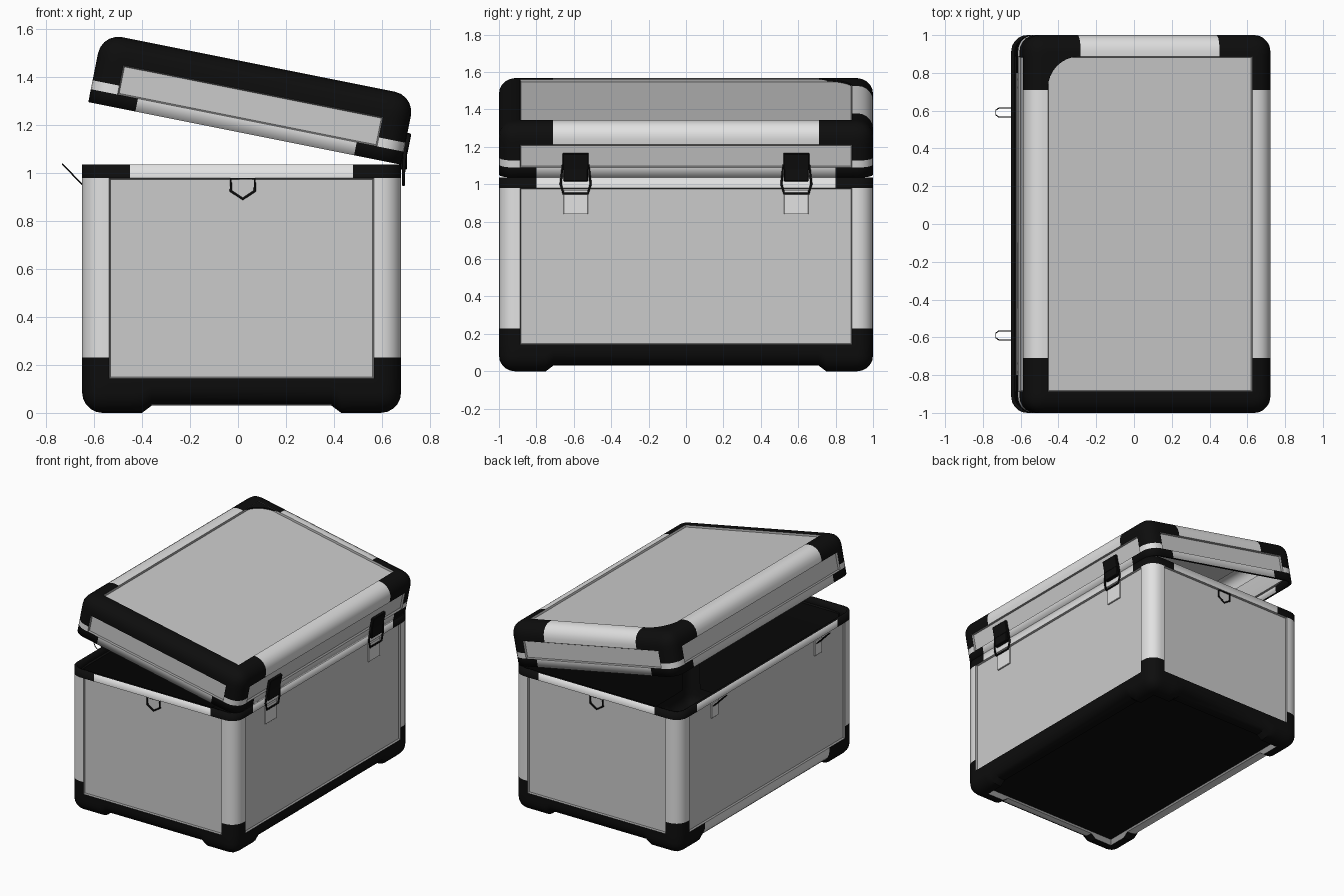
import bpy, bmesh, math
from mathutils import Vector

cube = bpy.data.objects.get("Cube")
if cube:
    bpy.data.objects.remove(cube, do_unlink=True)


def material(name, v):
    m = bpy.data.materials.new(name)
    m.use_nodes = True
    m.diffuse_color = (v, v, v, 1)
    m.node_tree.nodes["Principled BSDF"].inputs["Base Color"].default_value = (v, v, v, 1)
    return m


PANEL, SILVER, SEAM, BLACK = range(4)
MATS = [material("panel_grey", 0.6), material("silver_trim", 0.76),
        material("seam_grey", 0.3), material("black_plastic", 0.004)]

W, D = 0.665, 1.0        # half width and half depth of the case
EDGE = 0.113             # width of the edge trim
GUARD, TAB = 0.29, 0.2   # length of corner guards and rim tabs
FOOT, RIM = 0.25, 0.055
CX, SPLIT = 0.015, 1.035


def make_object(name, mesh, mats, parent=None):
    for m in mats:
        mesh.materials.append(m)
    ob = bpy.data.objects.new(name, mesh)
    bpy.context.collection.objects.link(ob)
    ob.parent = parent
    return ob


def shell(name, h, is_lid):
    """Open rounded tray with recessed panels; closed end at z=0, rim at z=h."""
    bm = bmesh.new()
    bmesh.ops.create_cube(bm, size=1)
    for v in bm.verts:
        v.co = Vector((v.co.x * 2 * W, v.co.y * 2 * D, (v.co.z + 0.5) * h))
    round_edges = [e for e in bm.edges if min(v.co.z for v in e.verts) < h / 2]
    bmesh.ops.bevel(bm, geom=round_edges, offset=0.085, segments=5, profile=0.5,
                    affect='EDGES')
    top = [f for f in bm.faces if f.normal.z > 0.9]
    bmesh.ops.delete(bm, geom=top, context='FACES')

    # cut lines for panels, guards, tabs and feet
    cuts = [((0, 0, z), (0, 0, 1)) for z in (EDGE, TAB, h - RIM)]
    for d in (EDGE, TAB, FOOT, GUARD):
        for s in (-1, 1):
            cuts += [((s * (W - d), 0, 0), (1, 0, 0)), ((0, s * (D - d), 0), (0, 1, 0))]
    for co, no in cuts:
        bmesh.ops.bisect_plane(bm, geom=bm.verts[:] + bm.edges[:] + bm.faces[:],
                               plane_co=co, plane_no=no)
    bm.normal_update()

    # colour each face by its place on the shell
    panels = {}
    for f in bm.faces:
        c, n = f.calc_center_median(), f.normal
        in_x, in_y = abs(c.x) < W - EDGE, abs(c.y) < D - EDGE
        in_z = EDGE < c.z < h - RIM
        near_corner = lambda d: abs(c.x) > W - d and abs(c.y) > D - d
        if n.z < -0.99 and in_x and in_y:
            panels.setdefault("end", []).append(f)
            f.material_index = PANEL if is_lid else BLACK
        elif in_z and ((abs(n.y) > 0.99 and in_x) or (abs(n.x) > 0.99 and in_y)):
            panels.setdefault((round(n.x), round(n.y)), []).append(f)
            f.material_index = PANEL
        elif c.z > h - RIM:
            f.material_index = BLACK if near_corner(TAB) else SILVER
        elif c.z < TAB and near_corner(GUARD):
            f.material_index = BLACK
        elif c.z < EDGE:
            front = c.y < -(D - EDGE)
            if is_lid:
                dark = front
            else:
                dark = c.y > D - EDGE or c.x > W - EDGE or (front and n.z > -0.9)
            f.material_index = BLACK if dark else SILVER
        else:
            f.material_index = SILVER

    # recess the panels behind a thin seam
    keep = set()
    for faces in panels.values():
        r = bmesh.ops.inset_region(bm, faces=faces, thickness=0.006, depth=-0.012,
                                   use_even_offset=True, use_boundary=True)
        for f in r["faces"]:
            f.material_index = SEAM
        keep.update(v for f in faces for v in f.verts)

    # feet under the corner guards
    if not is_lid:
        for v in bm.verts:
            far = abs(v.co.x) > W - FOOT - 0.001 and abs(v.co.y) > D - FOOT - 0.001
            if far and v not in keep and v.co.z < 0.09:
                v.co.z -= 0.03
    else:
        for v in bm.verts:
            v.co.x -= W
            v.co.z = h - v.co.z
        bmesh.ops.reverse_faces(bm, faces=bm.faces[:])
    mesh = bpy.data.meshes.new(name)
    bm.to_mesh(mesh)
    bm.free()
    mesh.shade_smooth()
    mesh.set_sharp_from_angle(angle=math.radians(30))
    ob = make_object(name, mesh, MATS)
    wall = ob.modifiers.new("wall", 'SOLIDIFY')
    wall.thickness = 0.02
    wall.offset = -1
    wall.material_offset_rim = BLACK
    wall.material_offset = 0 if is_lid else BLACK
    return ob


def box(name, center, size, mat, bevel=0.004, parent=None):
    bm = bmesh.new()
    bmesh.ops.create_cube(bm, size=1)
    for v in bm.verts:
        v.co = Vector(a * b for a, b in zip(v.co, size))
    bmesh.ops.bevel(bm, geom=bm.edges[:], offset=bevel, segments=1, affect='EDGES')
    mesh = bpy.data.meshes.new(name)
    bm.to_mesh(mesh)
    bm.free()
    ob = make_object(name, mesh, [MATS[mat]], parent)
    ob.location = center
    return ob


def wire(name, points, radius, closed=True):
    cu = bpy.data.curves.new(name, 'CURVE')
    cu.dimensions = '3D'
    cu.bevel_depth = radius
    cu.bevel_resolution = 1
    sp = cu.splines.new('POLY')
    sp.points.add(len(points) - 1)
    for p, co in zip(sp.points, points):
        p.co = (*co, 1)
    sp.use_cyclic_u = closed
    return make_object(name, cu, [MATS[BLACK]])


# case and tilted lid
LID_H = 0.293
base = shell("case_base", SPLIT - 0.03, False)
base.location = (CX, 0, 0.03)
lid = shell("case_lid", LID_H, True)
lid.location = (CX + W, 0, SPLIT)
lid.rotation_euler.y = math.radians(11.3)

# curved guard plate over one lid panel corner
bm = bmesh.new()
x0, y0, r = -2 * W + EDGE, D - EDGE, 0.17
outline = [(x0, y0)]
for i in range(9):
    a = math.pi / 2 * (1 + i / 8)
    outline.append((x0 + r + r * math.cos(a), y0 - r + r * math.sin(a)))
face = bm.faces.new([bm.verts.new((x, y, LID_H - 0.01)) for x, y in outline])
ext = bmesh.ops.extrude_face_region(bm, geom=[face])
for v in ext["geom"]:
    if isinstance(v, bmesh.types.BMVert):
        v.co.z += 0.009
bmesh.ops.recalc_face_normals(bm, faces=bm.faces[:])
plate = bpy.data.meshes.new("lid_corner_plate")
bm.to_mesh(plate)
bm.free()
make_object("lid_corner_plate", plate, [MATS[BLACK]], lid)

# pentagon rings on front and back
for side, y in (("front", -0.992), ("back", 0.992)):
    pts = [(-0.05, 0.977), (0.05, 0.977), (0.05, 0.925), (0, 0.892), (-0.05, 0.925)]
    wire(side + "_ring", [(0.02 + x, y, z) for x, z in pts], 0.006)

for side, y in (("front", -0.59), ("back", 0.59)):
    # hinges on the closed side
    box(side + "_hinge_knuckle", (0.69, y, 1.05), (0.03, 0.13, 0.07), BLACK)
    box(side + "_hinge_leaf", (0.006, y, 0.09), (0.022, 0.14, 0.09), BLACK, parent=lid)
    box(side + "_hinge_plate", (0.673, y, 0.905), (0.012, 0.13, 0.13), SILVER, 0.002)
    wire(side + "_hinge_loop", [(0.69, y - 0.065, 0.95), (0.69, y - 0.08, 1.0),
         (0.697, y - 0.07, 1.1), (0.697, y + 0.07, 1.1),
         (0.69, y + 0.08, 1.0), (0.69, y + 0.065, 0.95)], 0.007)
    # latches on the opening side
    box(side + "_latch_plate", (-0.642, y, 0.92), (0.012, 0.08, 0.11), SILVER, 0.002)
    wire(side + "_latch_loop", [(-0.648, y - 0.024, 0.95), (-0.715, y - 0.024, 1.02),
         (-0.732, y - 0.012, 1.037), (-0.732, y + 0.012, 1.037),
         (-0.715, y + 0.024, 1.02), (-0.648, y + 0.024, 0.95)], 0.003)
